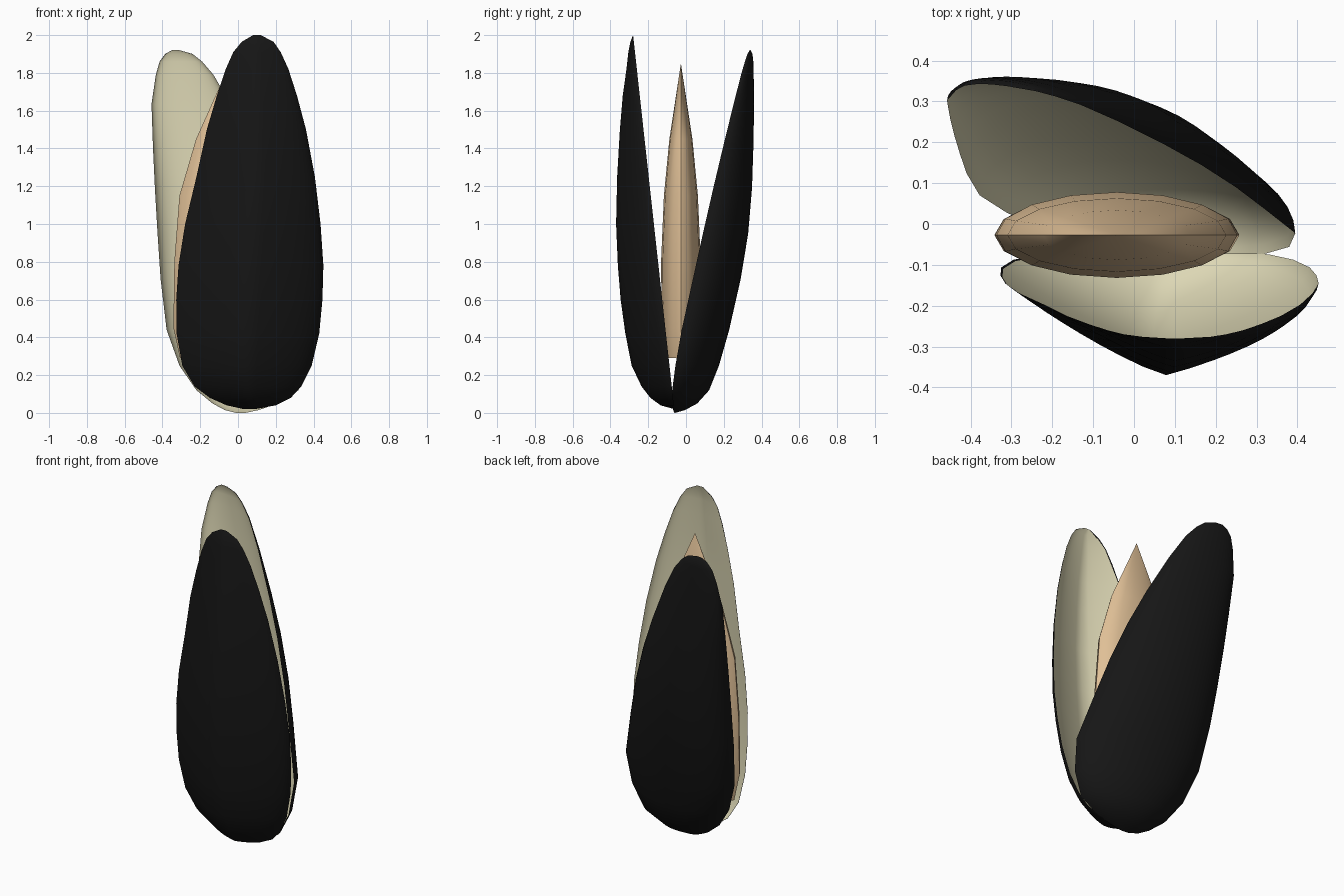
import bpy, bmesh, math

if "Cube" in bpy.data.objects:
    bpy.data.objects.remove(bpy.data.objects["Cube"])


def material(name, rgb):
    m = bpy.data.materials.new(name)
    m.diffuse_color = (*rgb, 1)
    m.use_nodes = True
    m.node_tree.nodes["Principled BSDF"].inputs["Base Color"].default_value = m.diffuse_color
    return m


DARK = material("shell_black", (0.008, 0.008, 0.008))
CREAM = material("shell_cream", (0.72, 0.68, 0.46))
TAN = material("flesh_tan", (0.75, 0.53, 0.31))


def finish(name, bm, mats, angle):
    bmesh.ops.remove_doubles(bm, verts=bm.verts, dist=0.0005)
    bmesh.ops.recalc_face_normals(bm, faces=bm.faces)
    me = bpy.data.meshes.new(name)
    bm.to_mesh(me)
    bm.free()
    for m in mats:
        me.materials.append(m)
    ob = bpy.data.objects.new(name, me)
    bpy.context.collection.objects.link(ob)
    bpy.ops.object.select_all(action='DESELECT')
    ob.select_set(True)
    bpy.context.view_layer.objects.active = ob
    bpy.ops.object.shade_smooth_by_angle(angle=math.radians(angle))
    return ob


def shell(name, rows, rim, side, section, n=20):
    """Cupped half shell: rows of (z, left, right, depth), dark outside, cream inside."""
    bm = bmesh.new()
    us = [-math.cos(math.pi * i / n) for i in range(n + 1)]
    for scale, mat in ((1.0, 0), (0.9, 1)):
        grid = []
        for z, l, r, d in rows:
            line = []
            for u in us:
                x = (l + r) / 2 + u * (r - l) / 2
                y = rim(x, z) + side * d * scale * section(u)
                line.append(bm.verts.new((x, y, z)))
            grid.append(line)
        for a, b in zip(grid, grid[1:]):
            for i in range(n):
                bm.faces.new((a[i], a[i + 1], b[i + 1], b[i])).material_index = mat
    return finish(name, bm, (DARK, CREAM), 50)


# Front shell: upright, with a soft central ridge
front_rows = [
    (0.02, 0.03, 0.09, 0.0), (0.04, -0.06, 0.20, 0.07), (0.08, -0.15, 0.28, 0.12),
    (0.14, -0.23, 0.335, 0.16), (0.25, -0.295, 0.39, 0.20), (0.42, -0.325, 0.43, 0.215),
    (0.6, -0.327, 0.447, 0.22), (0.78, -0.315, 0.452, 0.215), (1.0, -0.28, 0.437, 0.20),
    (1.25, -0.22, 0.407, 0.167), (1.5, -0.165, 0.36, 0.125), (1.68, -0.112, 0.312, 0.09),
    (1.82, -0.065, 0.267, 0.055), (1.91, -0.025, 0.226, 0.035), (1.965, 0.02, 0.188, 0.018),
    (2.0, 0.08, 0.12, 0.0)]


def ridge(u):
    a, p = (1.2, 0.95) if u < 0 else (1.1, 0.6)
    return max(0.0, 1 - abs(u) ** a) ** p


shell("front_shell", front_rows, lambda x, z: -0.06 - 0.11 * z, -1, ridge)

# Back shell: leaning back and to the left, evenly rounded
back_rows = [
    (0.0, -0.01, 0.04, 0.0), (0.015, -0.07, 0.11, 0.05), (0.05, -0.135, 0.21, 0.11),
    (0.12, -0.22, 0.32, 0.16), (0.25, -0.31, 0.38, 0.185), (0.44, -0.378, 0.395, 0.20),
    (0.71, -0.41, 0.32, 0.205), (0.95, -0.426, 0.25, 0.195), (1.19, -0.44, 0.165, 0.165),
    (1.4, -0.45, 0.075, 0.127), (1.635, -0.458, -0.04, 0.08), (1.79, -0.435, -0.13, 0.045),
    (1.86, -0.415, -0.19, 0.028), (1.9, -0.385, -0.24, 0.016), (1.92, -0.35, -0.31, 0.0)]
shell("back_shell", back_rows, lambda x, z: -0.057 - 0.12 * x + 0.186 * z, 1,
      lambda u: math.sqrt(max(0.0, 1 - u * u)))

# Flesh: flattened 16-sided body tapering to a point
bm = bmesh.new()
rings = []
for z, rx, ry in ((0.29, 0.265, 0.09), (0.45, 0.30, 0.102), (0.8, 0.295, 0.105),
                  (1.15, 0.268, 0.09), (1.45, 0.18, 0.061)):
    rings.append([bm.verts.new((-0.042 + rx * math.cos(math.tau * i / 16),
                                -0.027 + ry * math.sin(math.tau * i / 16), z))
                  for i in range(16)])
tip = bm.verts.new((-0.042, -0.027, 1.85))
for a, b in zip(rings, rings[1:]):
    for i in range(16):
        j = (i + 1) % 16
        bm.faces.new((a[i], a[j], b[j], b[i]))
for i in range(16):
    bm.faces.new((rings[-1][i], rings[-1][(i + 1) % 16], tip))
bm.faces.new(rings[0][::-1])
finish("flesh", bm, (TAN,), 40)
